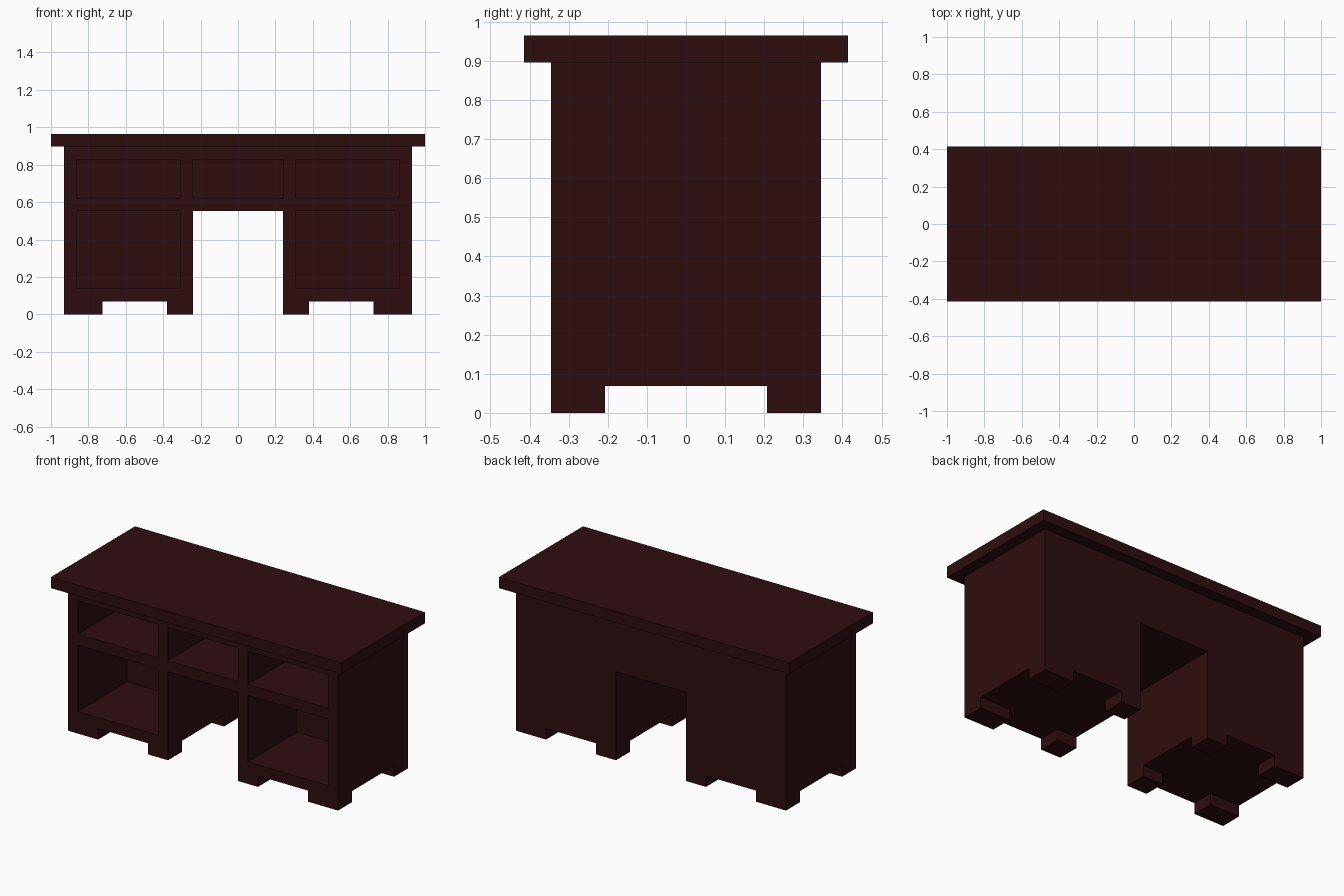
import bpy
import bmesh
from mathutils import Vector

if "Cube" in bpy.data.objects:
    bpy.data.objects.remove(bpy.data.objects["Cube"])

U = 2 / 29  # building unit: one board thickness

wood = bpy.data.materials.new("dark mahogany")
wood.diffuse_color = (0.028, 0.0042, 0.0052, 1)
wood.use_nodes = True
wood.node_tree.nodes["Principled BSDF"].inputs["Base Color"].default_value = wood.diffuse_color


def make_object(name, bm):
    bmesh.ops.recalc_face_normals(bm, faces=bm.faces)
    mesh = bpy.data.meshes.new(name)
    bm.to_mesh(mesh)
    bm.free()
    mesh.materials.append(wood)
    obj = bpy.data.objects.new(name, mesh)
    bpy.context.collection.objects.link(obj)
    return obj


def add_box(bm, x0, x1, y0, y1, z0, z1):
    """Add a box given its limits in building units."""
    lo, hi = Vector((x0, y0, z0)) * U, Vector((x1, y1, z1)) * U
    verts = bmesh.ops.create_cube(bm, size=1)["verts"]
    for v in verts:
        v.co = Vector(((lo[i] + hi[i]) / 2 + v.co[i] * (hi[i] - lo[i])) for i in range(3))


# desktop slab
bm = bmesh.new()
add_box(bm, -14.5, 14.5, -6, 6, 13, 14)
make_object("desktop", bm)

# carcass: two pedestals bridged over the knee space, extruded front to back
half = [(13.5, 13), (13.5, 1), (3.5, 1), (3.5, 8)]
outline = half + [(-x, z) for x, z in reversed(half)]
bm = bmesh.new()
front = bm.faces.new([bm.verts.new((x * U, -5 * U, z * U)) for x, z in outline])
back = bmesh.ops.extrude_face_region(bm, geom=[front])["geom"]
for v in back:
    if isinstance(v, bmesh.types.BMVert):
        v.co.y = 5 * U
# the starting face is kept as the front cap of the closed solid
if not front.is_valid or any(len(e.link_faces) != 2 for e in bm.edges):
    bmesh.ops.holes_fill(bm, edges=[e for e in bm.edges if e.is_boundary])
carcass = make_object("carcass", bm)

# open compartments: three in the upper row, one below in each pedestal
bm = bmesh.new()
add_box(bm, -3.5, 3.5, -7, 2, 9, 12)
for x0, x1 in ((-12.5, -4.5), (4.5, 12.5)):
    add_box(bm, x0, x1, -7, 2, 9, 12)
    add_box(bm, x0, x1, -7, 2, 2, 8)
cutter = make_object("compartment_cutter", bm)
cutter.hide_render = True
cutter.hide_viewport = True

cut = carcass.modifiers.new("compartments", "BOOLEAN")
cut.operation = "DIFFERENCE"
cut.solver = "EXACT"
cut.object = cutter

# corner feet, wider on the outer side of each pedestal
for side, sx in (("left", -1), ("right", 1)):
    for end, sy in (("front", -1), ("back", 1)):
        for place, a, b in (("outer", 10.5, 13.5), ("inner", 3.5, 5.5)):
            bm = bmesh.new()
            add_box(bm, *sorted((sx * a, sx * b)), *sorted((sy * 3, sy * 5)), 0, 1)
            make_object(f"{side}_{end}_{place}_foot", bm)
